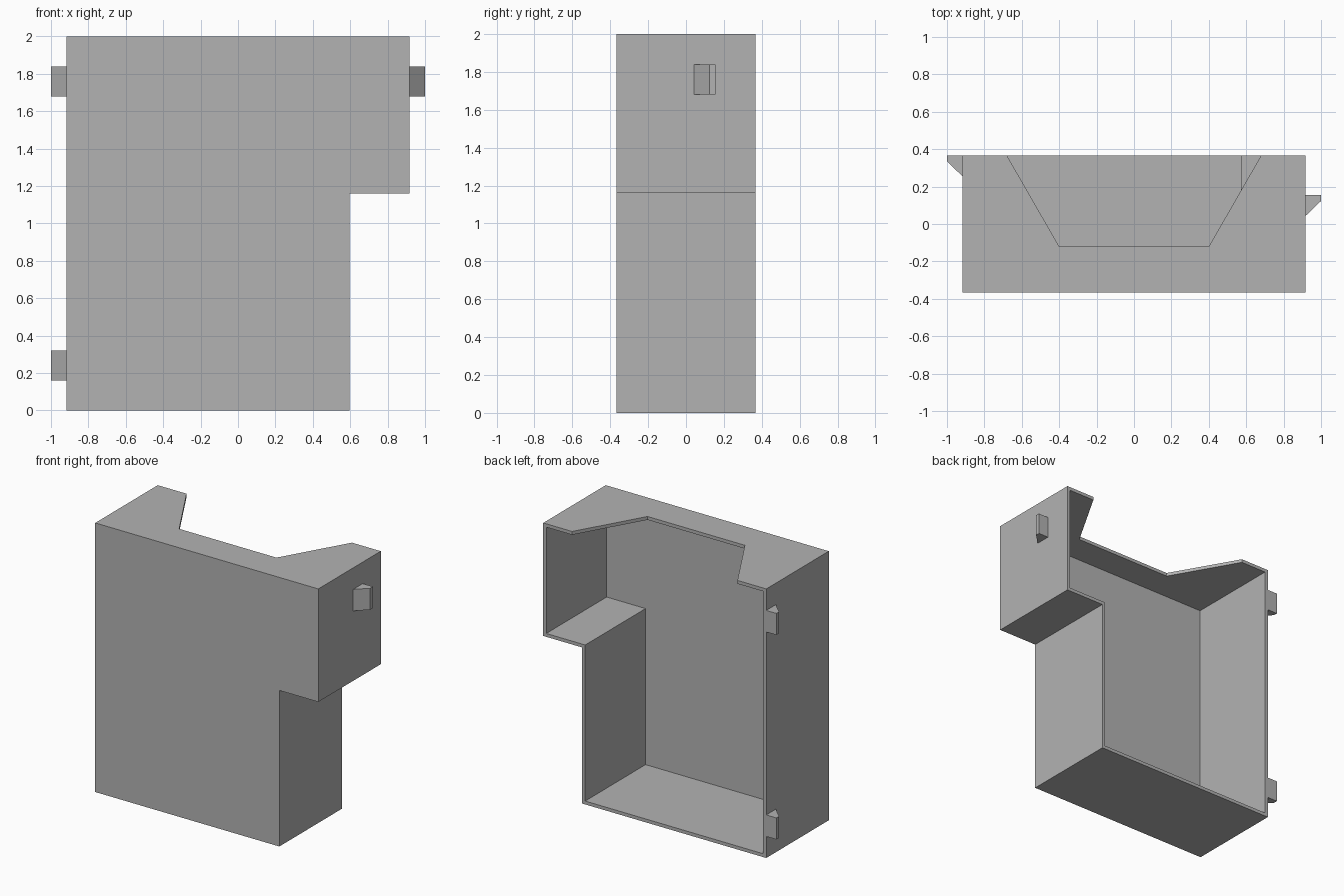
import bpy
from mathutils import Vector

cube = bpy.data.objects.get("Cube")
if cube:
    bpy.data.objects.remove(cube, do_unlink=True)

grey = bpy.data.materials.new("plain_grey")
grey.use_nodes = True
colour = (0.45, 0.45, 0.45, 1)
grey.diffuse_color = colour
grey.node_tree.nodes["Principled BSDF"].inputs["Base Color"].default_value = colour

W, STEP_X, STEP_Z, H, D, T = 0.917, 0.597, 1.16, 2.0, 0.367, 0.025


def prism(name, outline, offset, place):
    """Extrude a 2D outline by offset; place maps outline points to 3D."""
    n = len(outline)
    base = [Vector(place(*p)) for p in outline]
    verts = base + [v + Vector(offset) for v in base]
    faces = [list(range(n))[::-1], list(range(n, 2 * n))]
    faces += [[i, (i + 1) % n, n + (i + 1) % n, n + i] for i in range(n)]
    # Keep normals outward whichever way the outline winds
    area = sum((base[i] - base[0]).cross(base[i + 1] - base[0]).dot(Vector(offset))
               for i in range(1, n - 1))
    if area < 0:
        faces = [f[::-1] for f in faces]
    mesh = bpy.data.meshes.new(name)
    mesh.from_pydata(verts, [], faces)
    mesh.materials.append(grey)
    obj = bpy.data.objects.new(name, mesh)
    bpy.context.collection.objects.link(obj)
    return obj


def cut(target, cutter):
    cutter.hide_render = True
    mod = target.modifiers.new("cut", 'BOOLEAN')
    mod.operation, mod.solver, mod.object = 'DIFFERENCE', 'EXACT', cutter
    bpy.context.view_layer.objects.active = target
    bpy.ops.object.modifier_apply(modifier=mod.name)
    bpy.data.objects.remove(cutter, do_unlink=True)


def stepped_outline(t):
    """Body outline in x and z, inset by t."""
    return [(-W + t, t), (STEP_X - t, t), (STEP_X - t, STEP_Z + t),
            (W - t, STEP_Z + t), (W - t, H - t), (-W + t, H - t)]


# Stepped case, hollow and open at the back
case = prism("stepped_case", stepped_outline(0), (0, 2 * D, 0), lambda x, z: (x, -D, z))
cut(case, prism("cavity_cutter", stepped_outline(T), (0, 2 * D, 0),
                lambda x, z: (x, -D + T, z)))

# Tapered notch through the top plate, continued past the back edge
slope = (0.68 - 0.40) / (D + 0.12)
end = 0.68 + 0.1 * slope
notch = [(-end, D + 0.1), (-0.40, -0.12), (0.40, -0.12), (end, D + 0.1)]
cut(case, prism("notch_cutter", notch, (0, 0, 0.2), lambda x, y: (x, y, H - 0.1)))


# Wedge tabs on the sides
def tab(name, side, back, bottom):
    outline = [(W, back - 0.112), (1, back - 0.032), (1, back), (W, back)]
    prism(name, outline, (0, 0, 0.16), lambda x, y: (side * x, y, bottom))


tab("left_tab", 1, 0.155, 1.68)
tab("right_upper_tab", -1, D, 1.68)
tab("right_lower_tab", -1, D, 0.16)
